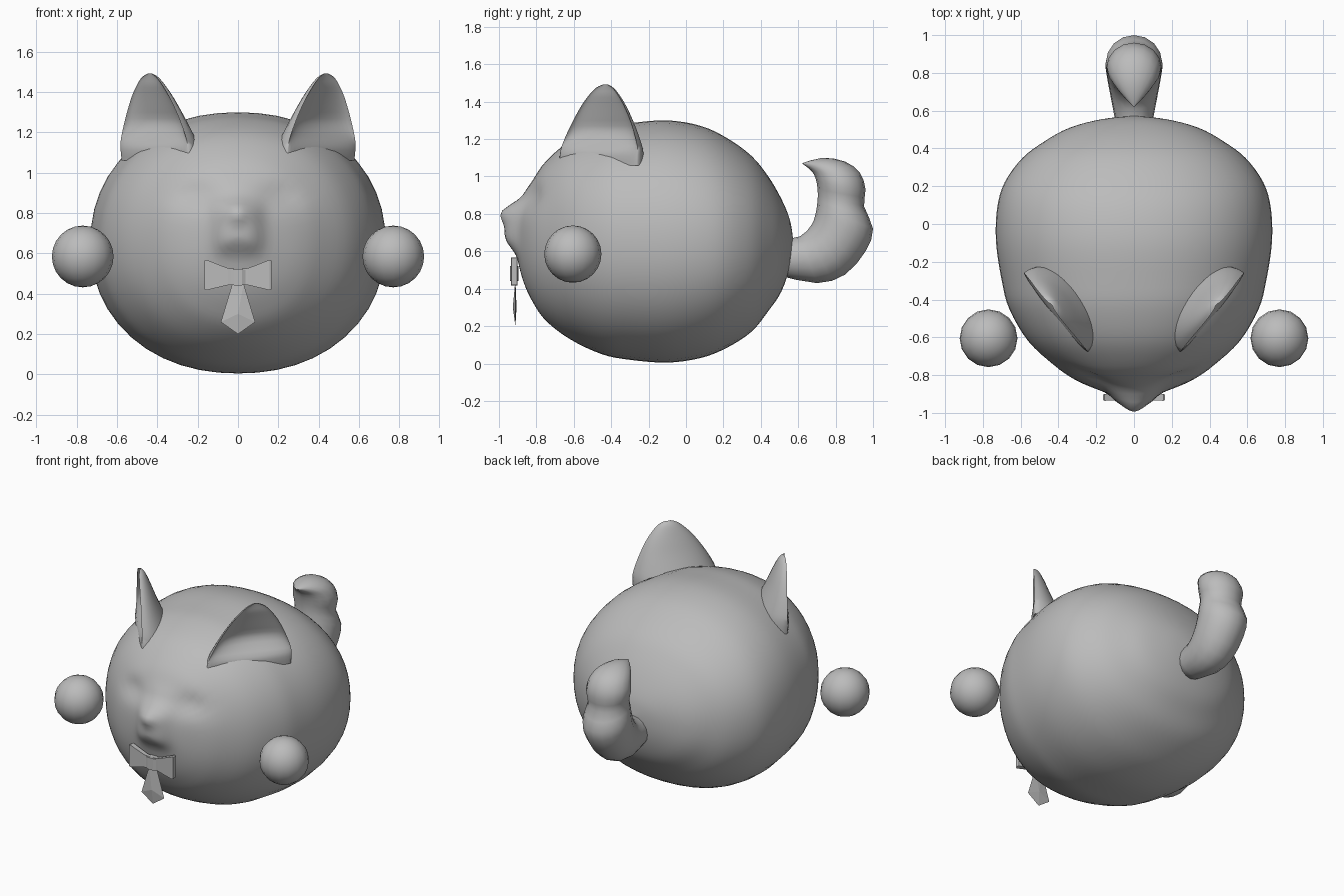
import bpy, bmesh, math
from mathutils import Vector

if "Cube" in bpy.data.objects:
    bpy.data.objects.remove(bpy.data.objects["Cube"])

grey = bpy.data.materials.new("plain grey")
grey.diffuse_color = (0.5, 0.5, 0.5, 1)
grey.use_nodes = True
grey.node_tree.nodes["Principled BSDF"].inputs["Base Color"].default_value = grey.diffuse_color


def finish(name, bm, smooth=60):
    bmesh.ops.remove_doubles(bm, verts=bm.verts, dist=0.0005)
    bmesh.ops.recalc_face_normals(bm, faces=bm.faces)
    me = bpy.data.meshes.new(name)
    bm.to_mesh(me)
    bm.free()
    ob = bpy.data.objects.new(name, me)
    bpy.context.collection.objects.link(ob)
    me.materials.append(grey)
    bpy.ops.object.select_all(action='DESELECT')
    ob.select_set(True)
    bpy.context.view_layer.objects.active = ob
    if smooth:
        bpy.ops.object.shade_smooth_by_angle(angle=math.radians(smooth))
    return ob


def loft(name, rings, smooth=60):
    """Skin a row of closed rings; the end rings are capped."""
    bm = bmesh.new()
    rows = [[bm.verts.new(p) for p in r] for r in rings]
    n = len(rows[0])
    for a, b in zip(rows, rows[1:]):
        for i in range(n):
            bm.faces.new((a[i], a[(i + 1) % n], b[(i + 1) % n], b[i]))
    bm.faces.new(rows[0])
    bm.faces.new(rows[-1])
    return finish(name, bm, smooth)


def refine(keys, steps):
    """Catmull-Rom interpolation of key tuples."""
    out = []
    for i in range(len(keys) - 1):
        p = [keys[max(0, min(len(keys) - 1, i + k))] for k in (-1, 0, 1, 2)]
        for s in range(steps):
            t = s / steps
            out.append(tuple(
                0.5 * (2 * b + (c - a) * t + (2 * a - 5 * b + 4 * c - d) * t * t
                       + (3 * b - a - 3 * c + d) * t ** 3)
                for a, b, c, d in zip(*p)))
    return out + [keys[-1]]


# Body: sections along y given as (y, half width, bottom, top)
body_keys = [
    (-.915, .004, .68, .69), (-.905, .10, .58, .79), (-.87, .21, .44, .90),
    (-.82, .32, .33, .98), (-.75, .42, .23, 1.08), (-.62, .56, .13, 1.19),
    (-.45, .66, .05, 1.26), (-.30, .70, .02, 1.285), (-.10, .73, .005, 1.30),
    (.08, .725, .03, 1.27), (.22, .685, .085, 1.205), (.35, .59, .17, 1.11),
    (.44, .47, .28, 1.0), (.51, .34, .385, .88), (.555, .17, .52, .77),
    (.572, .004, .66, .67)]


def face_shape(x, z):
    """Forward push of the muzzle and nose, with shallow eye hollows."""
    muzzle = .055 * math.exp(-(x / .115) ** 4 - ((z - .735) / .125) ** 4)
    nose = .04 * math.exp(-(x / .06) ** 2 - ((z - .81) / .055) ** 2)
    eyes = .028 * math.exp(-((abs(x) - .21) / .12) ** 2 - ((z - .89) / .06) ** 2)
    return muzzle + nose - eyes


rings = []
for y, w, lo, hi in refine(body_keys, 4):
    ring = []
    for i in range(48):
        a = math.tau * i / 48
        c, s = math.cos(a), math.sin(a)
        k = (abs(c) ** 2.15 + abs(s) ** 2.15) ** (-1 / 2.15)
        x, z = w * k * c, (lo + hi) / 2 + (hi - lo) / 2 * k * s
        ring.append((x, y - (face_shape(x, z) if y < -.5 else 0), z))
    rings.append(ring)
loft("body", rings)

# Ears: cupped shells opening outward and forward, as (height, half width, depth)
ear_keys = [(1.06, .27, .20), (1.14, .265, .18), (1.21, .24, .15), (1.30, .195, .11),
            (1.38, .145, .08), (1.44, .095, .055), (1.475, .055, .035), (1.492, .015, .012)]
for side, label in ((1, "right"), (-1, "left")):
    along, inward = Vector((.63, .78, 0)), Vector((-.78, .63, 0))
    rings = []
    for z, h, d in refine(ear_keys, 3):
        t = (z - 1.06) / .43
        mid = Vector((.36 + .075 * t, -.43, z))
        hollow = d * .65 * min(1, max(0, (z - 1.13) / .12)) - .02 * min(1, h / .1)
        ring = []
        for i in range(32):
            a = math.tau * i / 32
            depth = d * math.sin(a) if i <= 16 else -hollow * math.sin(a)
            p = mid + along * h * math.cos(a) + inward * (depth - .3 * d)
            ring.append((side * p.x, p.y, p.z))
        rings.append(ring)
    loft(label + "_ear", rings, 80)

# Paws: round balls beside the body
for side, label in ((1, "right"), (-1, "left")):
    bm = bmesh.new()
    bmesh.ops.create_uvsphere(bm, u_segments=16, v_segments=12, radius=.153)
    bmesh.ops.translate(bm, verts=bm.verts, vec=(side * .77, -.605, .585))
    finish(label + "_paw", bm)

# Tail: sections as (outer y, outer z, inner y, inner z, half width)
tail_keys = [(.50, .47, .50, .66, .09), (.70, .43, .61, .68, .12), (.85, .475, .67, .74, .14),
             (.96, .60, .69, .79, .15), (1.0, .72, .70, .84, .15), (.952, .84, .705, .90, .13),
             (.96, .93, .70, .96, .145), (.93, 1.02, .685, 1.01, .13),
             (.85, 1.08, .665, 1.035, .10), (.73, 1.10, .64, 1.055, .05),
             (.622, 1.071, .62, 1.07, .002)]
rings = []
for oy, oz, iy, iz, w in refine(tail_keys, 2):
    ring = []
    for i in range(16):
        a = math.tau * i / 16
        f = .5 + .5 * math.cos(a)
        ring.append((w * math.sin(a), iy + (oy - iy) * f, iz + (oz - iz) * f))
    rings.append(ring)
loft("tail", rings, 80)


# Bow tie: flat-faced wings, knot and hanging ribbon
def box_ring(x, y, z, hy, hz):
    return [(x, y - hy, z - hz), (x, y + hy, z - hz), (x, y + hy, z + hz), (x, y - hy, z + hz)]


for side, label in ((1, "right"), (-1, "left")):
    loft(label + "_bow_wing", [box_ring(side * x, -.918, z, hy, hz) for x, z, hy, hz in
                               ((0, .482, .010, .04), (.05, .485, .014, .042),
                                (.155, .493, .018, .075), (.165, .493, .014, .072))], 0)
loft("bow_knot", [box_ring(x, -.918, .482, hy, hz) for x, hy, hz in
                  ((-.04, .012, .035), (-.02, .022, .04), (.02, .022, .04), (.04, .012, .035))], 0)

bm = bmesh.new()
outline = [(-.028, .45), (-.085, .26), (0, .2), (.085, .26), (.028, .45)]
edge = [bm.verts.new((x, -.912, z)) for x, z in outline]
for depth in (-.926, -.906):
    ridge = bm.verts.new((0, depth, .30))
    for i in range(5):
        bm.faces.new((edge[i], edge[(i + 1) % 5], ridge))
finish("bow_ribbon", bm, 0)
